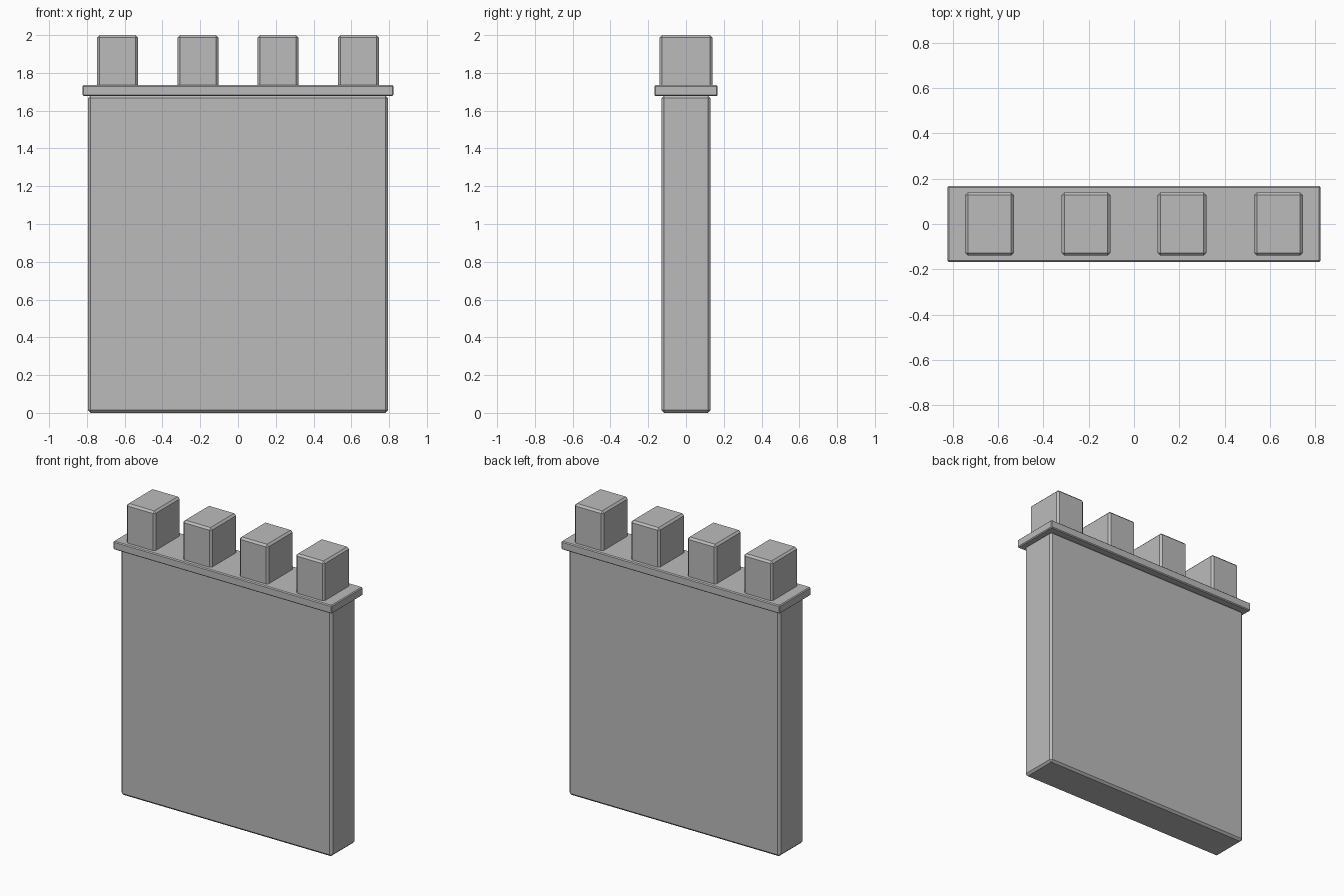
import bpy
import bmesh
from mathutils import Vector

default = bpy.data.objects.get("Cube")
if default:
    bpy.data.objects.remove(default, do_unlink=True)

# Single stone colour
stone = bpy.data.materials.new("grey_stone")
stone.use_nodes = True
stone.diffuse_color = (0.5, 0.5, 0.5, 1)
stone.node_tree.nodes["Principled BSDF"].inputs["Base Color"].default_value = (0.5, 0.5, 0.5, 1)


def block(name, x, half_x, half_y, bottom, top, chamfer):
    """Box with a flat chamfer on every edge."""
    mesh = bpy.data.meshes.new(name)
    bm = bmesh.new()
    bmesh.ops.create_cube(bm, size=2)
    bmesh.ops.scale(bm, verts=bm.verts, vec=Vector((half_x, half_y, (top - bottom) / 2)))
    bm.to_mesh(mesh)
    bm.free()
    mesh.materials.append(stone)
    obj = bpy.data.objects.new(name, mesh)
    obj.location = (x, 0, (top + bottom) / 2)
    bpy.context.collection.objects.link(obj)
    bevel = obj.modifiers.new("chamfer", "BEVEL")
    bevel.width = chamfer
    bevel.segments = 1
    bevel.limit_method = "NONE"
    return obj


# Wall slab and the overhanging ledge on top of it
block("wall", 0, 0.795, 0.13, 0, 1.68, 0.014)
block("ledge", 0, 0.823, 0.168, 1.678, 1.735, 0.006)

# Row of four battlements, their feet sunk into the ledge
for i in range(4):
    block(f"battlement_{i + 1}", (i - 1.5) * 0.425, 0.108, 0.14, 1.71, 2, 0.013)
